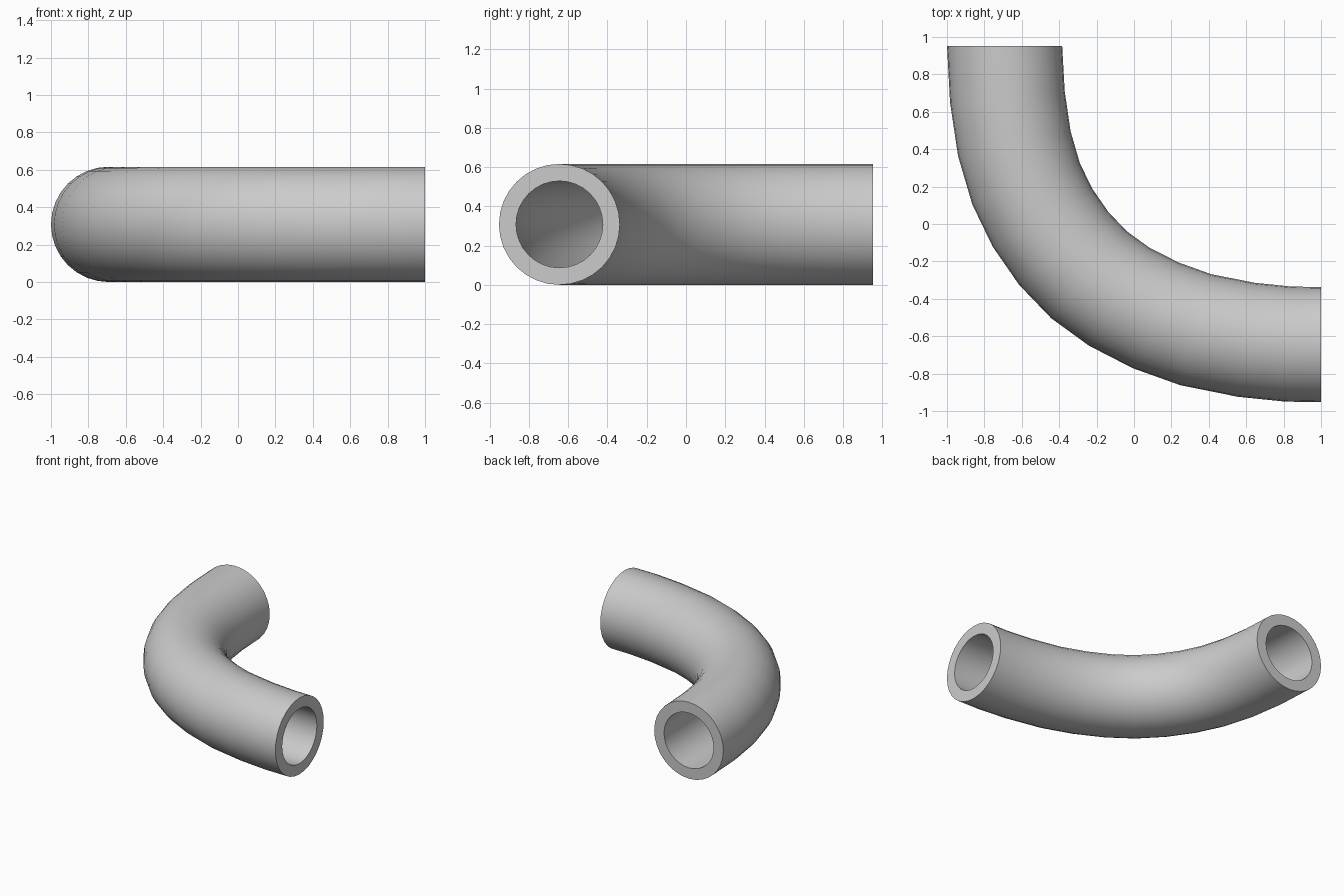
import bpy, bmesh, math
from mathutils import Vector

cube = bpy.data.objects.get("Cube")
if cube:
    bpy.data.objects.remove(cube)

OUTER, BORE, SIDES = 0.308, 0.221, 32

# Centre line of the bend, seen from above
PATH = [Vector((x, y, OUTER)) for x, y in [
    (-0.692, 0.953), (-0.677, 0.68), (-0.64, 0.43), (-0.577, 0.215),
    (-0.49, 0.035), (-0.376, -0.13), (-0.24, -0.272), (-0.08, -0.388),
    (0.115, -0.488), (0.33, -0.565), (0.6, -0.619), (0.825, -0.642),
    (1.0, -0.645)]]
UP = Vector((0, 0, 1))


def side_direction(i):
    """Horizontal normal of the path; the two mouths are cut square."""
    if i == 0:
        return Vector((1, 0, 0))
    if i == len(PATH) - 1:
        return Vector((0, 1, 0))
    before = (PATH[i] - PATH[i - 1]).normalized()
    after = (PATH[i + 1] - PATH[i]).normalized()
    return UP.cross(before + after).normalized()


def ring(bm, i, radius):
    side = side_direction(i)
    angles = [math.tau * k / SIDES for k in range(SIDES)]
    return [bm.verts.new(PATH[i] + radius * (side * math.cos(a) + UP * math.sin(a)))
            for a in angles]


def bridge(bm, a, b):
    for k in range(SIDES):
        n = (k + 1) % SIDES
        bm.faces.new((a[k], a[n], b[n], b[k]))


# Outer wall, bore and the two flat end rims
bm = bmesh.new()
outer = [ring(bm, i, OUTER) for i in range(len(PATH))]
inner = [ring(bm, i, BORE) for i in range(len(PATH))]
for wall in (outer, inner):
    for a, b in zip(wall, wall[1:]):
        bridge(bm, a, b)
for end in (0, -1):
    bridge(bm, outer[end], inner[end])
bmesh.ops.recalc_face_normals(bm, faces=bm.faces)

mesh = bpy.data.meshes.new("pipe_bend")
bm.to_mesh(mesh)
bm.free()
pipe = bpy.data.objects.new("pipe_bend", mesh)
bpy.context.collection.objects.link(pipe)

# Plain grey
grey = bpy.data.materials.new("light_grey")
grey.use_nodes = True
colour = (0.6, 0.6, 0.6, 1)
grey.diffuse_color = colour
grey.node_tree.nodes["Principled BSDF"].inputs["Base Color"].default_value = colour
mesh.materials.append(grey)

# Smooth walls, crisp rims
bpy.ops.object.select_all(action="DESELECT")
pipe.select_set(True)
bpy.context.view_layer.objects.active = pipe
bpy.ops.object.shade_smooth_by_angle(angle=math.radians(40))
